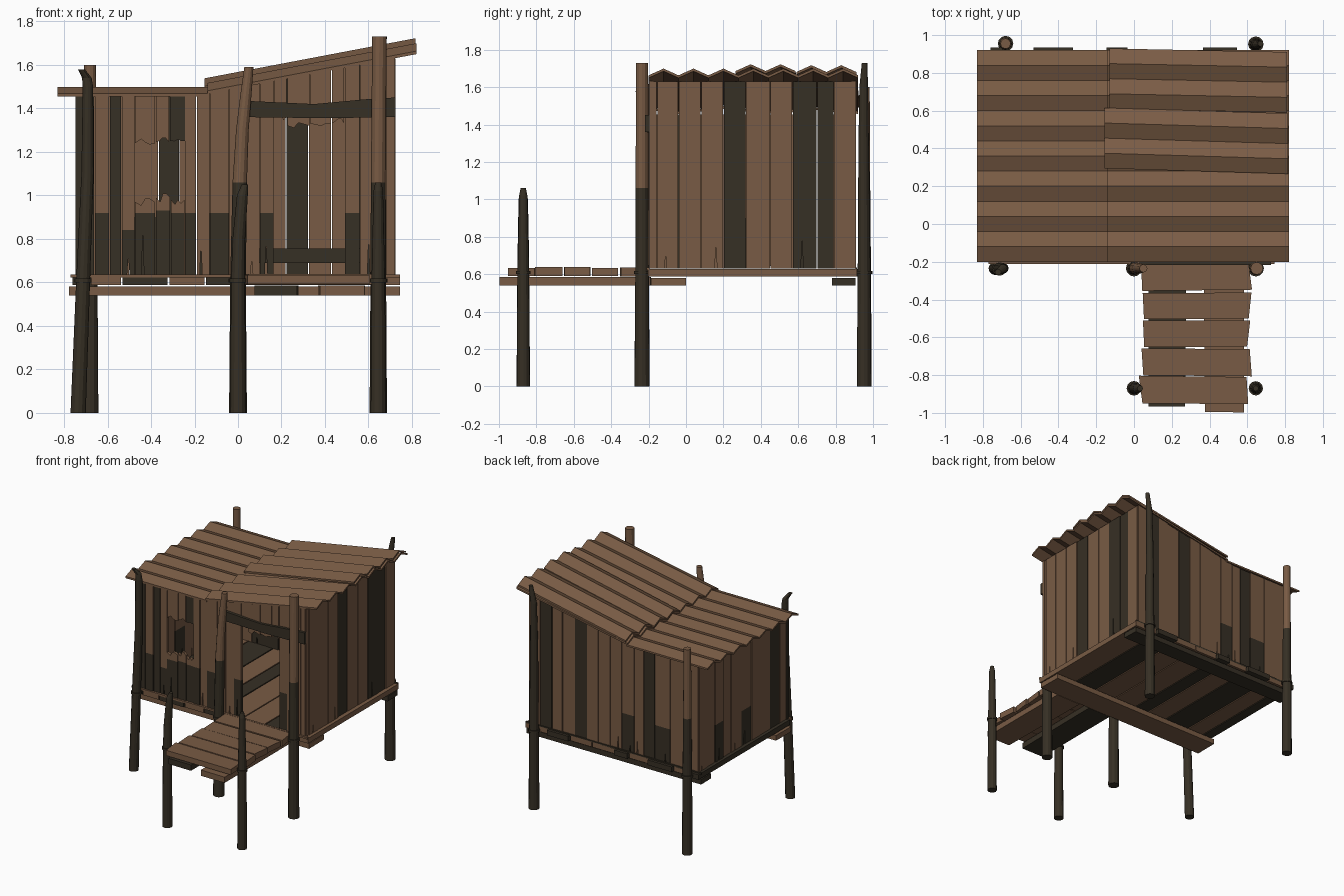
import bpy, bmesh, math, random
from mathutils import Vector

if "Cube" in bpy.data.objects:
    bpy.data.objects.remove(bpy.data.objects["Cube"])
random.seed(4)
rnd = random.uniform

def material(name, c):
    m = bpy.data.materials.new(name)
    m.diffuse_color = (*c, 1)
    m.use_nodes = True
    m.node_tree.nodes["Principled BSDF"].inputs["Base Color"].default_value = m.diffuse_color
    return m
MATS = [material("weathered brown wood", (0.19, 0.105, 0.058)),
        material("dark rotten wood", (0.037, 0.029, 0.018))]
B, D = 0, 1

def finish(bm, name):
    bmesh.ops.recalc_face_normals(bm, faces=bm.faces)
    me = bpy.data.meshes.new(name)
    bm.to_mesh(me)
    bm.free()
    for m in MATS:
        me.materials.append(m)
    bpy.context.collection.objects.link(bpy.data.objects.new(name, me))

def prism(bm, pts, place, d0, d1, mat):
    """Extrude a 2D outline from depth d0 to d1, mapped into space by place(u, v, d)."""
    a = [bm.verts.new(place(u, v, d0)) for u, v in pts]
    b = [bm.verts.new(place(u, v, d1)) for u, v in pts]
    n = len(pts)
    fs = [bm.faces.new(a), bm.faces.new(b[::-1])]
    fs += [bm.faces.new((a[i], b[i], b[(i + 1) % n], a[(i + 1) % n])) for i in range(n)]
    for f in fs:
        f.material_index = mat

def plank_outline(u0, u1, z0, za, zb, torn_low=False, torn_high=False):
    """Upright plank, with torn ends or a thin split now and then."""
    w, low, high = u1 - u0, [], []
    if torn_low:
        low = [(u0 + w * t, z0 + rnd(-.02, .025)) for t in (.3, .5, .75)]
    elif random.random() < .3:
        c, h = u0 + w * rnd(.3, .7), rnd(.04, .2)
        low = [(c - .006, z0), (c, z0 + h), (c + .006, z0)]
    if torn_high:
        high = [(u1 - w * t, za + rnd(-.025, .025)) for t in (.25, .5, .7)]
    return [(u0, z0)] + low + [(u1, z0), (u1, zb)] + high + [(u0, za)]

def wall(name, place, planks, top):
    """planks: (u0, u1, colour or height of dark rot[, z0, z1])"""
    bm = bmesh.new()
    for p in planks:
        u0, u1, col = p[:3]
        u0, u1 = u0 + .002, u1 - .002
        z0 = p[3] if len(p) > 3 else .63
        z1 = p[4] if len(p) > 4 else None
        za, zb = (z1, z1) if z1 else (top(u0), top(u1))
        d = rnd(0, .008)
        torn = dict(torn_low=z0 > .7, torn_high=z1 is not None)
        if isinstance(col, float):
            prism(bm, plank_outline(u0, u1, z0, col, col), place, d, d + .022, D)
            prism(bm, [(u0, col), (u1, col), (u1, zb), (u0, za)] if not z1 else
                  plank_outline(u0, u1, col, za, zb, torn_high=True), place, d, d + .022, B)
        else:
            prism(bm, plank_outline(u0, u1, z0, za, zb, **torn), place, d, d + .022, col)
    finish(bm, name)

def roof_z(x):
    return 1.455 if x < -.13 else 1.47 + (x + .14) * .19

# Walls, with window and door openings in the front
wall("front_wall", lambda u, z, d: (u, -.2 + d, z), [
    (-.75, -.66, D), (-.66, -.59, .92), (-.59, -.535, D), (-.535, -.475, .84),
    (-.475, -.38, .92, .63, .97), (-.38, -.31, .93, .63, .99), (-.31, -.245, .92, .63, .98),
    (-.475, -.38, B, 1.24), (-.38, -.315, B, 1.245), (-.315, -.24, D, 1.25),
    (-.245, -.19, .92), (-.19, -.13, B), (-.13, -.04, .92), (-.04, .03, B),
    (.03, .1, B), (.1, .165, .92),
    (.165, .225, B, 1.36), (.225, .33, B, 1.32), (.33, .43, B, 1.33), (.43, .49, B, 1.33),
    (.49, .56, .92), (.56, .62, B), (.62, .68, B), (.68, .725, B)], roof_z)
wall("back_wall", lambda u, z, d: (u, .91 - d, z), [
    (-.74, -.62, B), (-.62, -.5, B), (-.5, -.365, .9), (-.365, -.27, D), (-.27, -.19, B),
    (-.19, -.08, .92), (-.08, .02, B), (.02, .12, B), (.12, .22, B), (.22, .325, D),
    (.325, .43, B), (.43, .52, B), (.52, .62, D), (.62, .72, B)], roof_z)
wall("right_wall", lambda u, z, d: (.725 - d, u, z), [
    (-.2, -.155, B), (-.155, -.04, B), (-.04, .08, B), (.08, .2, B), (.2, .32, D),
    (.32, .45, B), (.45, .57, B), (.57, .7, D), (.7, .79, D), (.79, .9, B)], lambda u: 1.63)
wall("left_wall", lambda u, z, d: (-.745 + d, u, z), [
    (-.2, -.1, B), (-.1, .02, D), (.02, .14, B), (.14, .25, B), (.25, .37, .9),
    (.37, .5, B), (.5, .6, B), (.6, .7, .92), (.7, .8, B), (.8, .9, B)], lambda u: 1.455)

# Corrugated roof sheets, running along x
def sheet(name, x0, x1, y0, steps, base, turn=0, amp=.036, t=.014):
    top = [(y0 + .08 * i, amp * (i % 2) + t) for i in range(steps + 1)]
    pts = top + [(y, h - t) for y, h in reversed(top)]
    bm = bmesh.new()
    prism(bm, pts, lambda y, h, x: (x, y - turn * (x - .33), base(x) + h), x0, x1, B)
    finish(bm, name)

slope = lambda x: 1.467 + (x + .14) * .19
sheet("roof_left", -.83, -.13, -.2, 14, lambda x: 1.455, amp=.03)
sheet("roof_right", -.14, .82, -.2, 14, slope)
sheet("roof_loose_sheet_back", -.13, .81, .6, 4, lambda x: slope(x) + .02, turn=.02)
sheet("roof_loose_sheet_front", -.155, .815, .28, 4, lambda x: slope(x) + .024, turn=.03)

# Flat boards
def box(bm, x0, x1, y0, y1, z0, z1, mat, j=0):
    pts = [(x0 + rnd(-j, j), y0), (x1 + rnd(-j, j), y0 + rnd(-j, j) / 2),
           (x1 + rnd(-j, j), y1), (x0 + rnd(-j, j), y1 + rnd(-j, j) / 2)]
    prism(bm, pts, lambda u, v, d: (u, v, d), z0, z1, mat)

bm = bmesh.new()
edges = [-.765, -.68, -.535, -.32, -.15, -.03, .17, .36, .55, .75]
for i, c in enumerate([D, B, D, B, D, B, B, D, B]):
    box(bm, edges[i] + .004, edges[i + 1] - .004, -.21 + rnd(0, .015), .915 + (.02 if c else 0), .587, .627, c)
finish(bm, "floor_boards")

bm = bmesh.new()
box(bm, -.78, .745, -.185, 0, .54, .58, B, .006)
box(bm, -.765, .74, .78, .905, .54, .58, D, .006)
finish(bm, "floor_beams")

bm = bmesh.new()
box(bm, -.77, .745, -.212, -.195, .622, .636, B)
box(bm, -.77, .745, .905, .915, .622, .636, D)
finish(bm, "wall_sills")

# Porch
bm = bmesh.new()
box(bm, .08, .275, -.965, -.19, .54, .585, D, .005)
box(bm, .38, .58, -.995, -.19, .54, .585, B, .015)
finish(bm, "porch_beams")
bm = bmesh.new()
for i in range(5):
    y = -.95 + i * .149
    box(bm, .04, .61, y, y + .14, .586 + rnd(0, .006), .632 + rnd(0, .008), B, .015)
finish(bm, "porch_boards")

# Door lintel and the low batten seen through the door
front = lambda u, z, d: (u, d, z)
bm = bmesh.new()
prism(bm, [(.03, 1.36), (.4, 1.355), (.725, 1.36), (.725, 1.45), (.62, 1.445), (.35, 1.42), (.03, 1.435)],
      front, -.218, -.195, D)
finish(bm, "door_lintel")
bm = bmesh.new()
prism(bm, [(.1, .69), (.56, .69), (.56, .755), (.1, .755)], front, .855, .885, D)
finish(bm, "inner_batten")

# Posts: dark below the split height, brown above, with a collar at the floor
def post(name, pts, split, sides=12):
    bm = bmesh.new()
    rings = []
    for x, y, z, r in pts:
        rings.append([bm.verts.new((x + r * math.cos(a), y + r * math.sin(a), z))
                      for a in (2 * math.pi * k / sides for k in range(sides))])
    for i in range(len(rings) - 1):
        m = B if (pts[i][2] + pts[i + 1][2]) / 2 > split else D
        for k in range(sides):
            n = (k + 1) % sides
            bm.faces.new((rings[i][k], rings[i][n], rings[i + 1][n], rings[i + 1][k])).material_index = m
    bm.faces.new(rings[0]).material_index = D
    bm.faces.new(rings[-1]).material_index = B if pts[-1][2] > split else D
    x, y, r = pts[1][0], pts[1][1], pts[1][3] + .007
    disc = [(x + r * math.cos(k * math.pi / 6), y + r * math.sin(k * math.pi / 6)) for k in range(12)]
    prism(bm, disc, lambda u, v, d: (u, v, d), .6, .618, D)
    finish(bm, name)

Y, P = -.235, -.87
post("front_left_post", [(-.735, Y, 0, .035), (-.712, Y, .61, .032), (-.692, Y, 1.1, .028),
                         (-.69, Y, 1.5, .024), (-.695, Y, 1.54, .022), (-.72, Y - .02, 1.58, .016)], 9)
post("front_middle_post", [(0, Y, 0, .041), (0, Y, .61, .036), (.008, Y, 1.06, .033),
                           (.02, Y, 1.3, .029), (.035, Y, 1.45, .026), (.05, Y, 1.59, .021)], 1.06)
post("front_right_post", [(.645, Y, 0, .04), (.645, Y, .61, .036), (.645, Y, 1.06, .034), (.65, Y, 1.73, .033)], 1.06)
post("back_left_post", [(-.68, .955, 0, .038), (-.68, .955, .61, .034), (-.68, .955, 1.06, .03), (-.68, .955, 1.6, .027)], 1.06)
post("back_right_post", [(.645, .952, 0, .039), (.645, .952, .61, .034), (.645, .95, 1.3, .028),
                         (.65, .95, 1.6, .023), (.67, .955, 1.73, .015)], 9)
post("porch_left_post", [(0, P, 0, .036), (0, P, .61, .032), (.004, P, .8, .029), (.02, P, 1.0, .025), (.032, P, 1.05, .015)], 9)
post("porch_right_post", [(.645, P, 0, .035), (.645, P, .61, .031), (.645, P, 1.02, .022), (.645, P, 1.06, .014)], 9)
